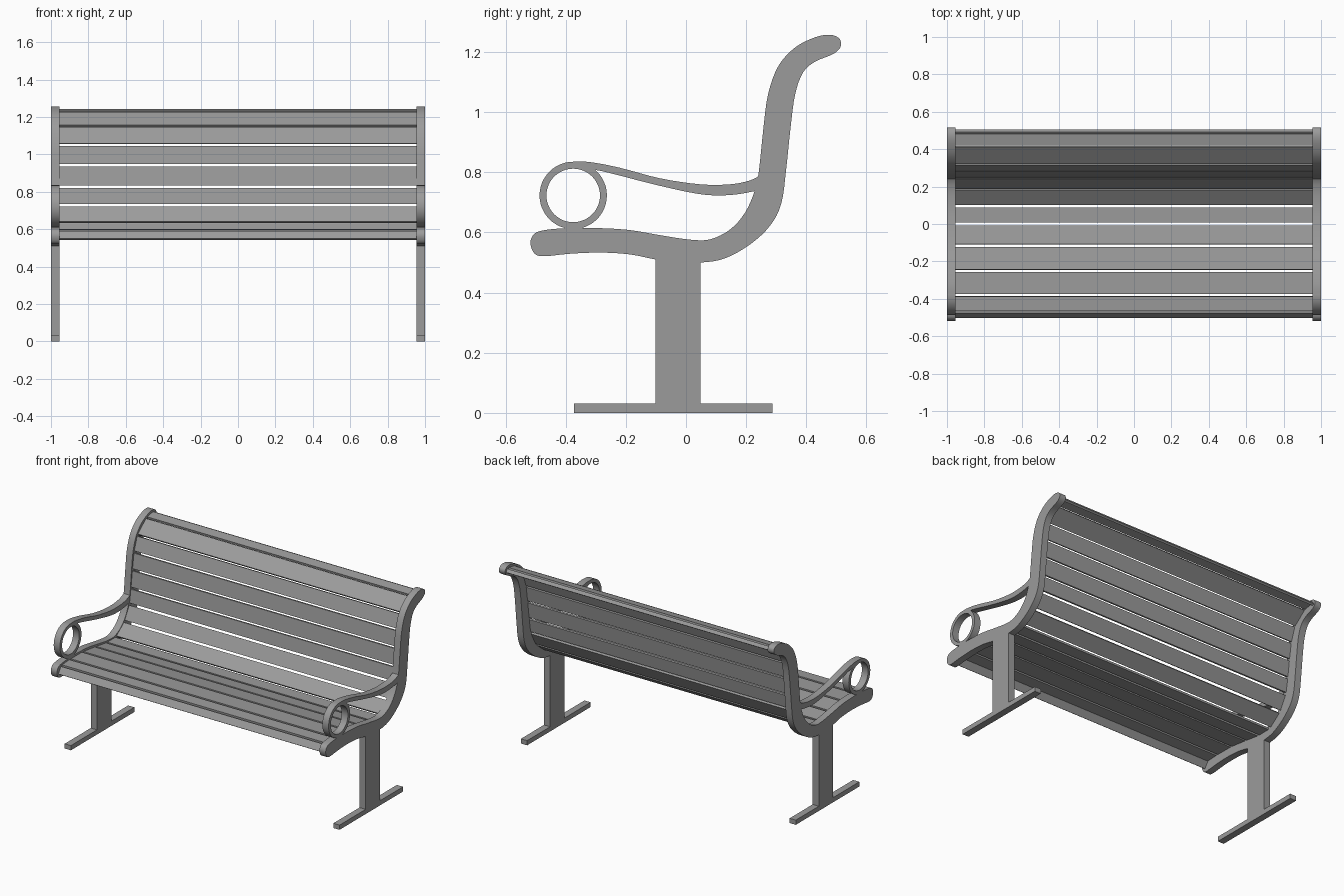
import bpy, bmesh, math
from mathutils import Vector

if "Cube" in bpy.data.objects:
    bpy.data.objects.remove(bpy.data.objects["Cube"])

X0, X1 = 0.955, 1.0  # inner and outer face of each side frame
paint = bpy.data.materials.new("dark_grey")
paint.diffuse_color = (0.33, 0.33, 0.33, 1)
paint.use_nodes = True
paint.node_tree.nodes["Principled BSDF"].inputs["Base Color"].default_value = paint.diffuse_color


def spline(pts, closed=False, steps=4):
    """Catmull-Rom points through a list of (y, z)."""
    p = [Vector(q) for q in pts]
    n = len(p)
    out = []
    for i in range(n if closed else n - 1):
        k = [(i + d) % n if closed else min(max(i + d, 0), n - 1) for d in (-1, 0, 1, 2)]
        a, b, c, d = (p[j] for j in k)
        for s in range(steps):
            t = s / steps
            out.append(0.5 * (2 * b + (c - a) * t + (2 * a - 5 * b + 4 * c - d) * t ** 2
                              + (3 * b - a - 3 * c + d) * t ** 3))
    if not closed:
        out.append(p[-1])
    return out


def finish(name, bm, mirror=False, smooth=False):
    bmesh.ops.recalc_face_normals(bm, faces=bm.faces)
    me = bpy.data.meshes.new(name)
    bm.to_mesh(me)
    bm.free()
    me.materials.append(paint)
    ob = bpy.data.objects.new(name, me)
    bpy.context.collection.objects.link(ob)
    if smooth:
        bpy.ops.object.select_all(action='DESELECT')
        ob.select_set(True)
        bpy.context.view_layer.objects.active = ob
        bpy.ops.object.shade_smooth_by_angle(angle=math.radians(30))
    if mirror:
        ob.modifiers.new("mirror", 'MIRROR').use_mirror_merge = False
    return ob


def extrude_profile(name, profile, x0=X0, x1=X1, mirror=True, smooth=False):
    bm = bmesh.new()
    face = bm.faces.new([bm.verts.new((x0, y, z)) for y, z in profile])
    res = bmesh.ops.extrude_face_region(bm, geom=[face])
    bmesh.ops.translate(bm, vec=(x1 - x0, 0, 0),
                        verts=[v for v in res['geom'] if isinstance(v, bmesh.types.BMVert)])
    return finish(name, bm, mirror, smooth)


def box(name, y0, y1, z0, z1):
    return extrude_profile(name, [(y0, z0), (y1, z0), (y1, z1), (y0, z1)])


# Curved side frames: seat rail running up into the back post
frame = [(-.517, .56), (-.511, .587), (-.487, .604), (-.42, .613), (-.32, .615), (-.197, .609),
         (-.087, .591), (.013, .576), (.08, .577), (.147, .610), (.197, .667), (.23, .743),
         (.243, .81), (.257, .943), (.273, 1.06), (.307, 1.153), (.363, 1.215), (.43, 1.249),
         (.48, 1.257), (.511, 1.243), (.513, 1.215), (.487, 1.192), (.43, 1.168), (.39, 1.133),
         (.363, 1.06), (.347, .943), (.333, .81), (.317, .697), (.28, .623), (.213, .56),
         (.13, .514), (.05, .5), (-.03, .503), (-.1, .510), (-.187, .527), (-.287, .533),
         (-.387, .529), (-.47, .521), (-.503, .529)]
extrude_profile("side_frame", spline(frame, closed=True), smooth=True)

# Legs and feet
box("leg", -.102, .048, .03, .53)
box("foot", -.373, .287, 0, .031)

# Armrest scroll ring
bm = bmesh.new()
N = 48
rings = []
for r, x in ((.112, X0), (.112, X1), (.089, X1), (.089, X0)):
    rings.append([bm.verts.new((x, -.375 + r * math.cos(a), .723 + r * math.sin(a)))
                  for a in (2 * math.pi * i / N for i in range(N))])
for a, b in zip(rings, rings[1:] + rings[:1]):
    for i in range(N):
        j = (i + 1) % N
        bm.faces.new((a[i], a[j], b[j], b[i]))
finish("armrest_ring", bm, mirror=True, smooth=True)

# Armrest sweep from the ring to the back post
upper = [(-.375, .835), (-.32, .834), (-.22, .815), (-.087, .780), (.047, .760),
         (.147, .760), (.213, .773), (.25, .792)]
lower = [(.26, .745), (.18, .728), (.097, .723), (.013, .733), (-.12, .763),
         (-.22, .789), (-.297, .807), (-.375, .814)]
extrude_profile("armrest", spline(upper) + spline(lower), smooth=True)

# Slats between successive gap centres, just below the frame's inner edge
gaps = [(-.506, .545), (-.472, .597), (-.38, .602), (-.25, .601), (-.115, .583), (.0, .566),
        (.096, .567), (.184, .635), (.236, .729), (.252, .828), (.267, .943), (.284, 1.053),
        (.318, 1.152), (.414, 1.231), (.488, 1.245), (.510, 1.215)]
GAP, THICK = .007, .014
for i, (a, b) in enumerate(zip(gaps, gaps[1:])):
    a, b = Vector(a), Vector(b)
    d = (b - a).normalized()
    n = Vector((d.y, -d.x)) * THICK
    a, b = a + d * GAP, b - d * GAP
    part = "seat_slat" if i < 7 else "back_slat"
    extrude_profile(f"{part}_{i + 1}", [a, b, b + n, a + n], -X0 - .002, X0 + .002, mirror=False)
